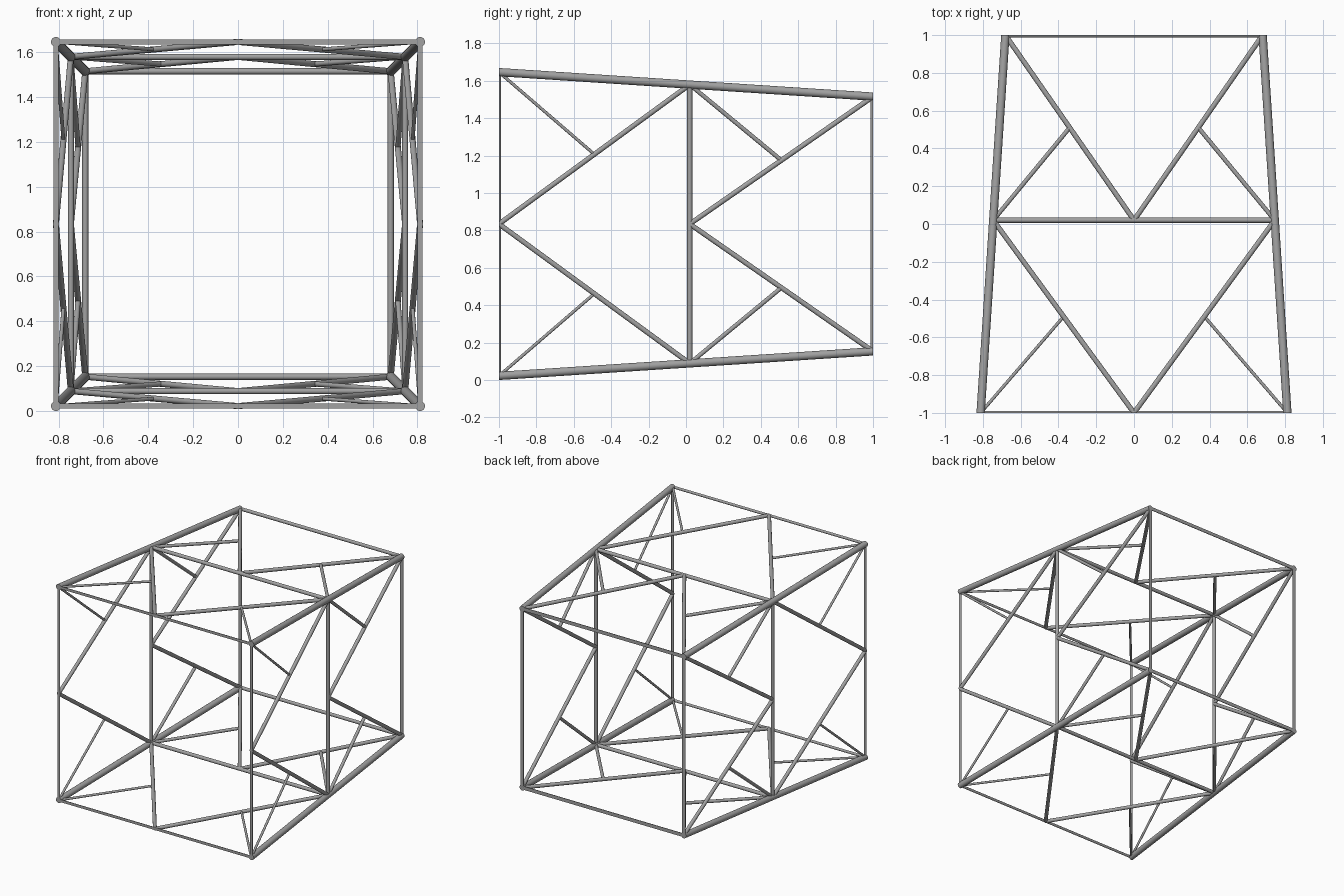
import bpy, bmesh, math
from mathutils import Vector, Matrix

cube = bpy.data.objects.get("Cube")
if cube:
    bpy.data.objects.remove(cube, do_unlink=True)

GREY = (0.36, 0.36, 0.36, 1.0)
steel = bpy.data.materials.new("steel grey")
steel.diffuse_color = GREY
steel.use_nodes = True
bsdf = steel.node_tree.nodes["Principled BSDF"]
bsdf.inputs["Base Color"].default_value = GREY
bsdf.inputs["Roughness"].default_value = 0.6

CENTRE_Z = 0.834
FRONT, MID, BACK = -1.0, 0.02, 1.0
LEG_R, MAIN_R, EDGE_R = 0.022, 0.0135, 0.0105
parts = []


def half(y):
    """Half width of the tapering square frame at depth y."""
    return 0.7465 - 0.0655 * y


def point(angle, u, y):
    """Point on one of the four frame faces; u runs from -1 to 1 across it."""
    h = half(y)
    c, s = math.cos(angle), math.sin(angle)
    return Vector((h * (u * c + s), y, CENTRE_Z + h * (c - u * s)))


def tube(name, a, b, radius, sides=16):
    """Round bar between two points, trimmed flat at the open ends of the frame."""
    d = b - a
    place = Matrix.Translation((a + b) / 2) @ d.to_track_quat('Z', 'Y').to_matrix().to_4x4()
    bm = bmesh.new()
    bmesh.ops.create_cone(bm, cap_ends=True, segments=sides, radius1=radius,
                          radius2=radius, depth=d.length, matrix=place)
    for side in (-1, 1):
        bmesh.ops.bisect_plane(bm, geom=bm.verts[:] + bm.edges[:] + bm.faces[:], dist=1e-5,
                               plane_co=(0, side, 0), plane_no=(0, side, 0), clear_outer=True)
        rim = [e for e in bm.edges if e.is_boundary]
        if rim:
            bmesh.ops.holes_fill(bm, edges=rim, sides=0)
    bmesh.ops.recalc_face_normals(bm, faces=bm.faces[:])
    mesh = bpy.data.meshes.new(name)
    bm.to_mesh(mesh)
    bm.free()
    mesh.materials.append(steel)
    obj = bpy.data.objects.new(name, mesh)
    bpy.context.collection.objects.link(obj)
    parts.append(obj)


faces = [("top", "top_left"), ("left", "bottom_left"),
         ("bottom", "bottom_right"), ("right", "top_right")]

for i, (face, corner) in enumerate(faces):
    ang = i * math.pi / 2

    # Heavy corner leg
    tube(corner + "_leg", point(ang, 1, FRONT - 0.02), point(ang, 1, BACK + 0.02), LEG_R)

    # Cross bars at the front, middle and back
    for label, y, r in (("front", FRONT, EDGE_R), ("middle", MID, MAIN_R), ("back", BACK, MAIN_R)):
        tube(f"{face}_{label}_bar", point(ang, -1, y), point(ang, 1, y), r)

    # Two bays of V bracing, each with a short strut to the middle of the brace
    for label, y0, y1, r in (("front", FRONT, MID, 0.0085), ("back", MID, BACK, 0.0115)):
        for n, u in enumerate((-1, 1), 1):
            apex, end = point(ang, 0, y0), point(ang, u, y1)
            tube(f"{face}_{label}_brace_{n}", apex, end, MAIN_R)
            tube(f"{face}_{label}_strut_{n}", point(ang, u, y0), (apex + end) / 2, r)

# Smooth round bars with crisp ends
bpy.ops.object.select_all(action='DESELECT')
for obj in parts:
    obj.select_set(True)
bpy.context.view_layer.objects.active = parts[0]
bpy.ops.object.shade_smooth_by_angle(angle=math.radians(40))
